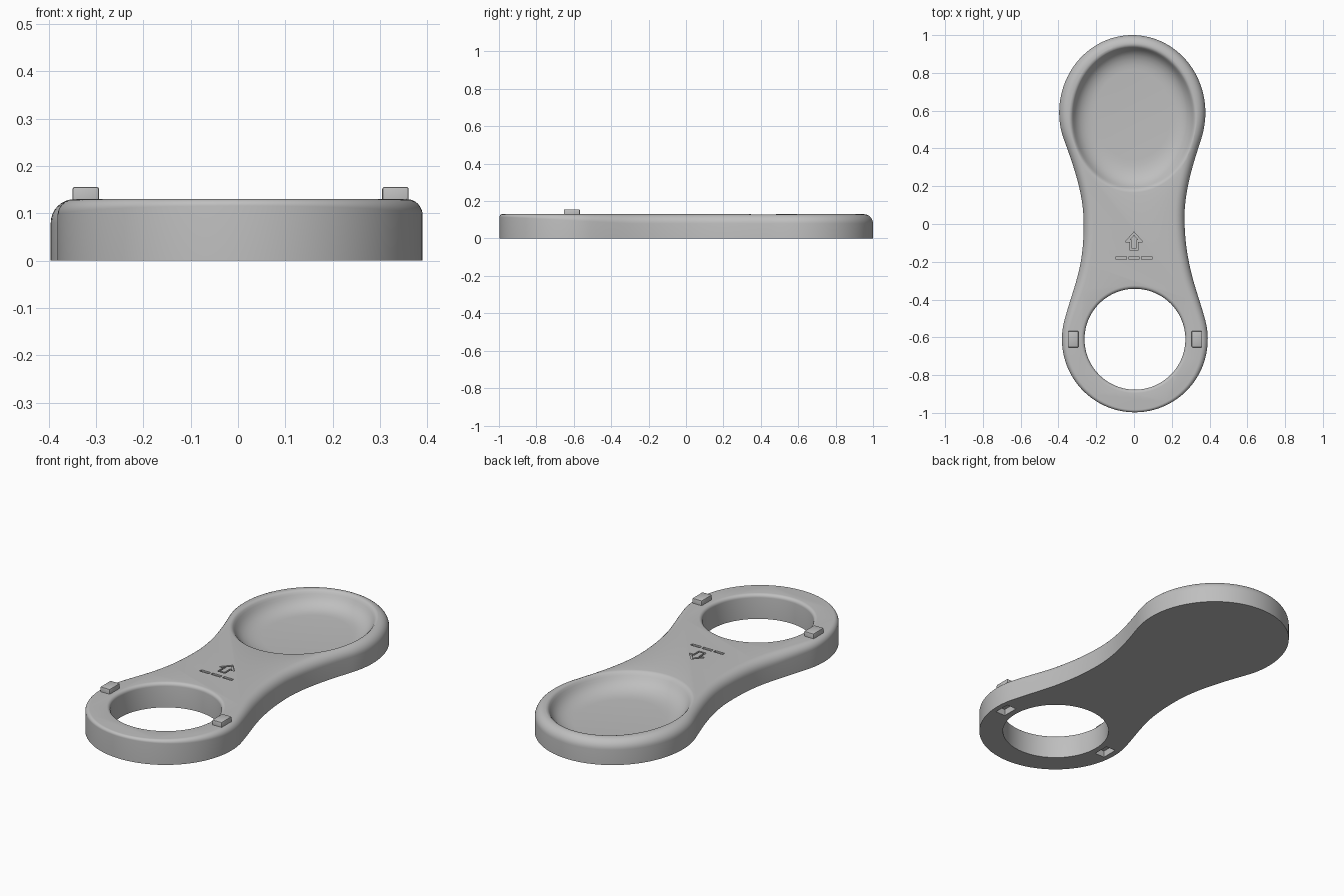
import bpy
import bmesh
from math import sin, cos, pi, radians
from mathutils import Vector
from mathutils.geometry import interpolate_bezier

if "Cube" in bpy.data.objects:
    bpy.data.objects.remove(bpy.data.objects["Cube"])

TOP = 0.13
RING_X, RING_Y = 0.005, -0.61

grey = bpy.data.materials.new("light grey plastic")
grey.use_nodes = True
grey.diffuse_color = (0.52, 0.52, 0.52, 1)
grey.node_tree.nodes["Principled BSDF"].inputs["Base Color"].default_value = grey.diffuse_color


def loft(name, loops, wrap=False):
    """Skin a stack of equal loops; cap both ends, or join last to first."""
    bm = bmesh.new()
    rings = [[bm.verts.new(p) for p in loop] for loop in loops]
    pairs = list(zip(rings, rings[1:])) + ([(rings[-1], rings[0])] if wrap else [])
    for low, high in pairs:
        for i in range(len(low)):
            j = (i + 1) % len(low)
            bm.faces.new((low[i], low[j], high[j], high[i]))
    if not wrap:
        bm.faces.new(rings[0][::-1])
        bm.faces.new(rings[-1])
    bmesh.ops.recalc_face_normals(bm, faces=bm.faces)
    mesh = bpy.data.meshes.new(name)
    bm.to_mesh(mesh)
    bm.free()
    mesh.materials.append(grey)
    obj = bpy.data.objects.new(name, mesh)
    bpy.context.collection.objects.link(obj)
    return obj


def ellipse(cx, cy, rx, ry, z, n=96):
    return [(cx + rx * cos(2 * pi * i / n), cy + ry * sin(2 * pi * i / n), z) for i in range(n)]


def box(name, cx, cy, w, d, z0, z1):
    corners = [(-1, -1), (1, -1), (1, 1), (-1, 1)]
    return loft(name, [[(cx + a * w / 2, cy + b * d / 2, z) for a, b in corners] for z in (z0, z1)])


def activate(obj):
    bpy.ops.object.select_all(action="DESELECT")
    obj.select_set(True)
    bpy.context.view_layer.objects.active = obj


def cut(target, cutter):
    activate(target)
    mod = target.modifiers.new("cut", "BOOLEAN")
    mod.operation = "DIFFERENCE"
    mod.solver = "EXACT"
    mod.object = cutter
    bpy.ops.object.modifier_apply(modifier=mod.name)
    bpy.data.objects.remove(cutter)


# Body outline: round front ring, narrow waist, egg-shaped rear
def half_outline():
    pts = []
    for i in range(37):
        a = radians(-90 + 105 * i / 36)
        pts.append(Vector((0.386 * cos(a), RING_Y + 0.387 * sin(a), 0)))
    rear = []
    for i in range(41):
        a = radians(-20 + 110 * i / 40)
        rear.append(Vector((0.387 * cos(a), 0.59 + 0.41 * sin(a), 0)))
    waist = Vector((0.267, 0.02, 0))
    up = Vector((0, 1, 0))
    leave = Vector((-sin(radians(15)), cos(radians(15)), 0))
    arrive = Vector((0.325, 0.946, 0))
    first = interpolate_bezier(pts[-1], pts[-1] + leave * 0.18, waist - up * 0.25, waist, 20)
    second = interpolate_bezier(waist, waist + up * 0.15, rear[0] - arrive * 0.14, rear[0], 18)
    return pts + first[1:] + second[1:] + rear[1:]


half = half_outline()
outline = half + [Vector((-p.x, p.y, 0)) for p in half[-2:0:-1]]
for p in outline:
    p.x += 0.0045 - 0.0135 * min(1, max(0, (p.y + 0.2) / 0.7))


# Edge rounding grows from the front tip to the rear
def rounding(y):
    if y < -0.3:
        return 0.014 + 0.036 * max(0, (y + 1) / 0.7)
    return 0.05


def body_loop(angle):
    loop = []
    for i, p in enumerate(outline):
        along = outline[(i + 1) % len(outline)] - outline[i - 1]
        inward = Vector((-along.y, along.x, 0)).normalized()
        r = rounding(p.y)
        q = p + inward * r * (1 - cos(angle))
        loop.append((q.x, q.y, TOP - r + r * sin(angle)))
    return loop


steps = 8
base = [(p.x, p.y, 0) for p in outline]
body = loft("body", [base] + [body_loop(pi / 2 * i / steps) for i in range(steps + 1)])

# Round hole with a softened upper edge
profile = [(0.267, -0.1), (0.267, TOP - 0.018)]
for i in range(1, 6):
    a = pi / 2 * i / 5
    profile.append((0.267 + 0.018 * (1 - cos(a)), TOP - 0.018 + 0.018 * sin(a)))
profile.append((0.285, 0.3))
cut(body, loft("hole_cutter", [ellipse(RING_X, RING_Y, r, r, z) for r, z in profile]))

# Shallow oval bowl with a flat floor and rolled rim
bowl = [(0.62, 0.05), (0.7, 0.052), (0.78, 0.058), (0.85, 0.069), (0.9, 0.082), (0.94, 0.098),
        (0.965, 0.112), (0.985, 0.122), (1.005, 0.128), (1.03, TOP), (1.03, 0.3)]
loops = [ellipse(-0.005, 0.56 + 0.05 * max(0, 1 - s), 0.327 * s, 0.382 * s, z) for s, z in bowl]
cut(body, loft("bowl_cutter", loops))

# Sockets underneath, below each peg
peg_x = (-0.322, 0.333)
for x in peg_x:
    cut(body, box("socket_cutter", x, -0.61, 0.058, 0.088, -0.1, 0.035))

# Engraved dashes and outlined arrow on the neck
for x in (-0.067, 0, 0.067):
    cut(body, box("dash_cutter", x, -0.18, 0.055, 0.017, TOP - 0.008, 0.2))


def arrow(tip, head, shoulder, stem, foot):
    right = [(head, shoulder), (stem, shoulder), (stem, foot)]
    return [(0, tip)] + right + [(-x, y) for x, y in right[::-1]]


outer = arrow(-0.042, 0.047, -0.095, 0.022, -0.14)
inner = arrow(-0.057, 0.024, -0.086, 0.013, -0.131)
loops = [[(x, y, z) for x, y in shape]
         for shape, z in ((outer, TOP - 0.008), (outer, 0.2), (inner, 0.2), (inner, TOP - 0.008))]
cut(body, loft("arrow_cutter", loops, wrap=True))

activate(body)
bpy.ops.object.shade_smooth_by_angle(angle=radians(32))

# Pegs standing on either side of the hole
for name, x in zip(("right_peg", "left_peg"), peg_x):
    peg = box(name, x, -0.61, 0.056, 0.086, 0.11, 0.156)
    activate(peg)
    bevel = peg.modifiers.new("soft edges", "BEVEL")
    bevel.width = 0.005
    bevel.segments = 2
    bpy.ops.object.modifier_apply(modifier=bevel.name)
    bpy.ops.object.shade_smooth_by_angle(angle=radians(32))
